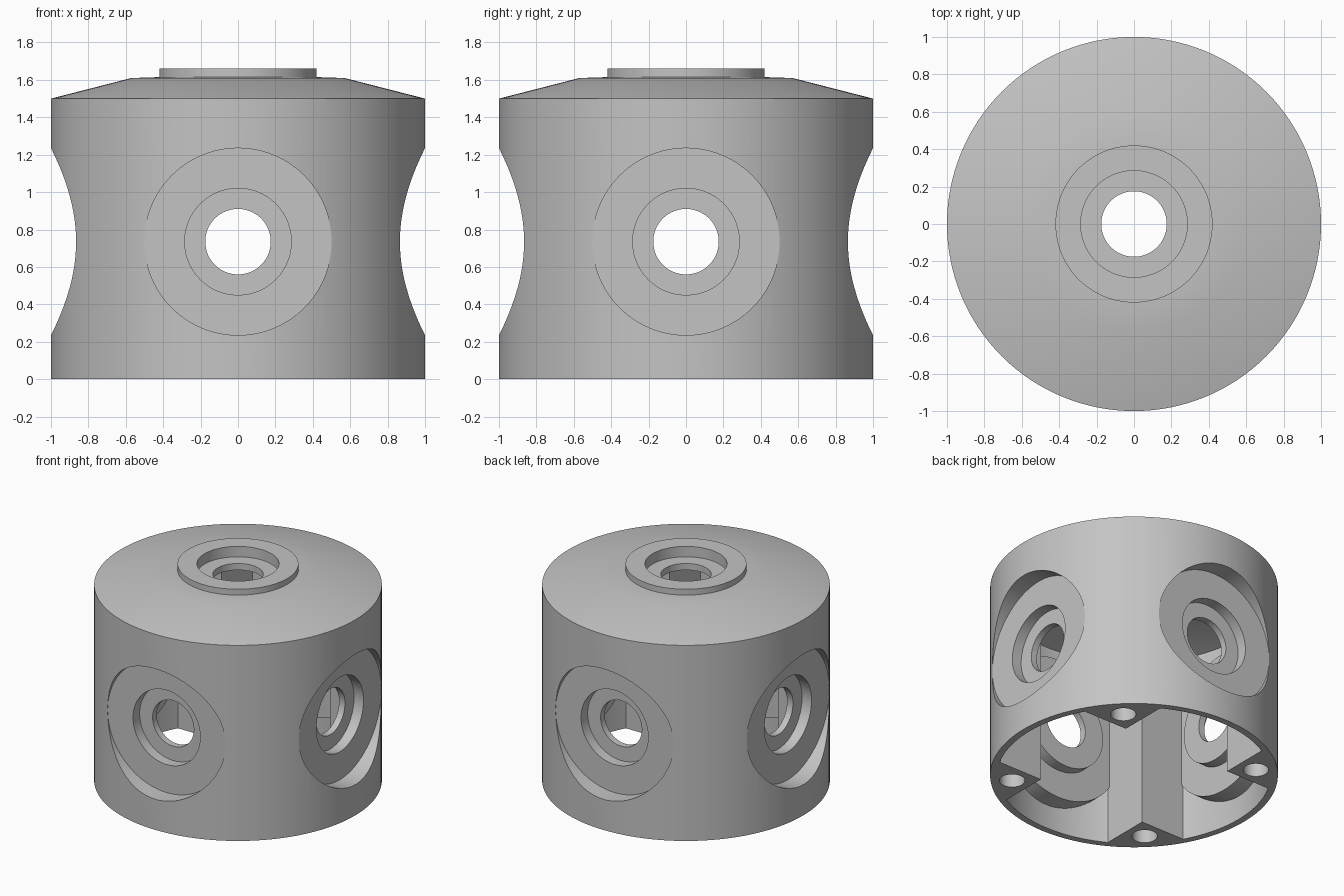
import bpy, bmesh, math
from mathutils import Matrix, Vector

cube = bpy.data.objects.get("Cube")
if cube:
    bpy.data.objects.remove(cube, do_unlink=True)

SEGMENTS = 128
PORT_Z = 0.735      # height of the side port axes
SEAT = 0.865        # distance of the port seats from the centre
WALL = 0.05


def make_object(name, bm):
    bmesh.ops.recalc_face_normals(bm, faces=bm.faces)
    mesh = bpy.data.meshes.new(name)
    bm.to_mesh(mesh)
    bm.free()
    obj = bpy.data.objects.new(name, mesh)
    bpy.context.collection.objects.link(obj)
    return obj


def revolve(name, profile):
    """Closed solid from (radius, height) points, capped at both ends."""
    bm = bmesh.new()
    rings = []
    for r, z in profile:
        rings.append([bm.verts.new((r * math.cos(a), r * math.sin(a), z))
                      for a in (math.tau * i / SEGMENTS for i in range(SEGMENTS))])
    for low, high in zip(rings, rings[1:]):
        for i in range(SEGMENTS):
            j = (i + 1) % SEGMENTS
            bm.faces.new((low[i], low[j], high[j], high[i]))
    bm.faces.new(rings[0])
    bm.faces.new(rings[-1])
    return make_object(name, bm)


def rod(name, radius, start, end, axis=(0, 0, 1), origin=(0, 0, 0)):
    """Cylinder along an axis, between two distances from the origin."""
    axis = Vector(axis)
    turn = axis.to_track_quat('Z', 'Y').to_matrix().to_4x4()
    place = Matrix.Translation(Vector(origin) + axis * (start + end) / 2) @ turn
    bm = bmesh.new()
    bmesh.ops.create_cone(bm, cap_ends=True, segments=96, radius1=radius,
                          radius2=radius, depth=end - start, matrix=place)
    return make_object(name, bm)


def block(name, low, high):
    low, high = Vector(low), Vector(high)
    bm = bmesh.new()
    bmesh.ops.create_cube(bm, size=1, matrix=Matrix.Translation((low + high) / 2)
                          @ Matrix.Diagonal((*(high - low), 1)))
    return make_object(name, bm)


def subtract(target, cutter):
    mod = target.modifiers.new("cut", 'BOOLEAN')
    mod.operation = 'DIFFERENCE'
    mod.solver = 'EXACT'
    mod.object = cutter
    bpy.context.view_layer.objects.active = target
    bpy.ops.object.modifier_apply(modifier=mod.name)
    bpy.data.objects.remove(cutter, do_unlink=True)


directions = [(1, 0, 0), (0, 1, 0), (-1, 0, 0), (0, -1, 0)]
corners = [(1, 1), (-1, 1), (-1, -1), (1, -1)]

# Outer drum with a sloped lid and a raised collar
housing = revolve("housing", [(1, 0), (1, 1.5), (0.57, 1.61), (0.42, 1.615),
                              (0.42, 1.66)])

# Inner cavity, leaving the posts and port walls standing
cavity = revolve("cavity", [(1 - WALL, -0.1), (1 - WALL, 1.45), (0.57, 1.56)])
subtract(cavity, rod("lid_port_wall", 0.335, 1.53, 2))
for sx, sy in corners:
    xs, ys = sorted((0.46 * sx, 1.2 * sx)), sorted((0.46 * sy, 1.2 * sy))
    subtract(cavity, block("corner_post", (xs[0], ys[0], -0.3), (xs[1], ys[1], 1.8)))
for d in directions:
    port = dict(axis=d, origin=(0, 0, PORT_Z))
    subtract(cavity, rod("seat_wall", 0.5 + WALL, SEAT - WALL, 1.3, **port))
    subtract(cavity, rod("socket_wall", 0.335, SEAT - 0.13, 1.4, **port))
subtract(housing, cavity)

# Side ports: wide flat seat, socket and through hole
for d in directions:
    port = dict(axis=d, origin=(0, 0, PORT_Z))
    for radius, depth in ((0.5, SEAT), (0.285, SEAT - 0.08), (0.175, 0.65)):
        subtract(housing, rod("port_cut", radius, depth, 1.3, **port))

# Lid port: socket and through hole
subtract(housing, rod("lid_socket", 0.285, 1.58, 2))
subtract(housing, rod("lid_hole", 0.175, 1.4, 2.1))

# Screw holes in the feet of the posts
for sx, sy in corners:
    offset = 0.85 * math.sqrt(0.5)
    subtract(housing, rod("screw_hole", 0.088, -0.2, 0.4,
                          origin=(sx * offset, sy * offset, 0)))

# Plain grey finish
grey = bpy.data.materials.new("light_grey")
grey.use_nodes = True
colour = (0.55, 0.55, 0.55, 1)
grey.diffuse_color = colour
grey.node_tree.nodes["Principled BSDF"].inputs["Base Color"].default_value = colour
housing.data.materials.clear()
housing.data.materials.append(grey)
for face in housing.data.polygons:
    face.material_index = 0

bpy.ops.object.select_all(action='DESELECT')
housing.select_set(True)
bpy.context.view_layer.objects.active = housing
bpy.ops.object.shade_smooth_by_angle(angle=math.radians(25))
